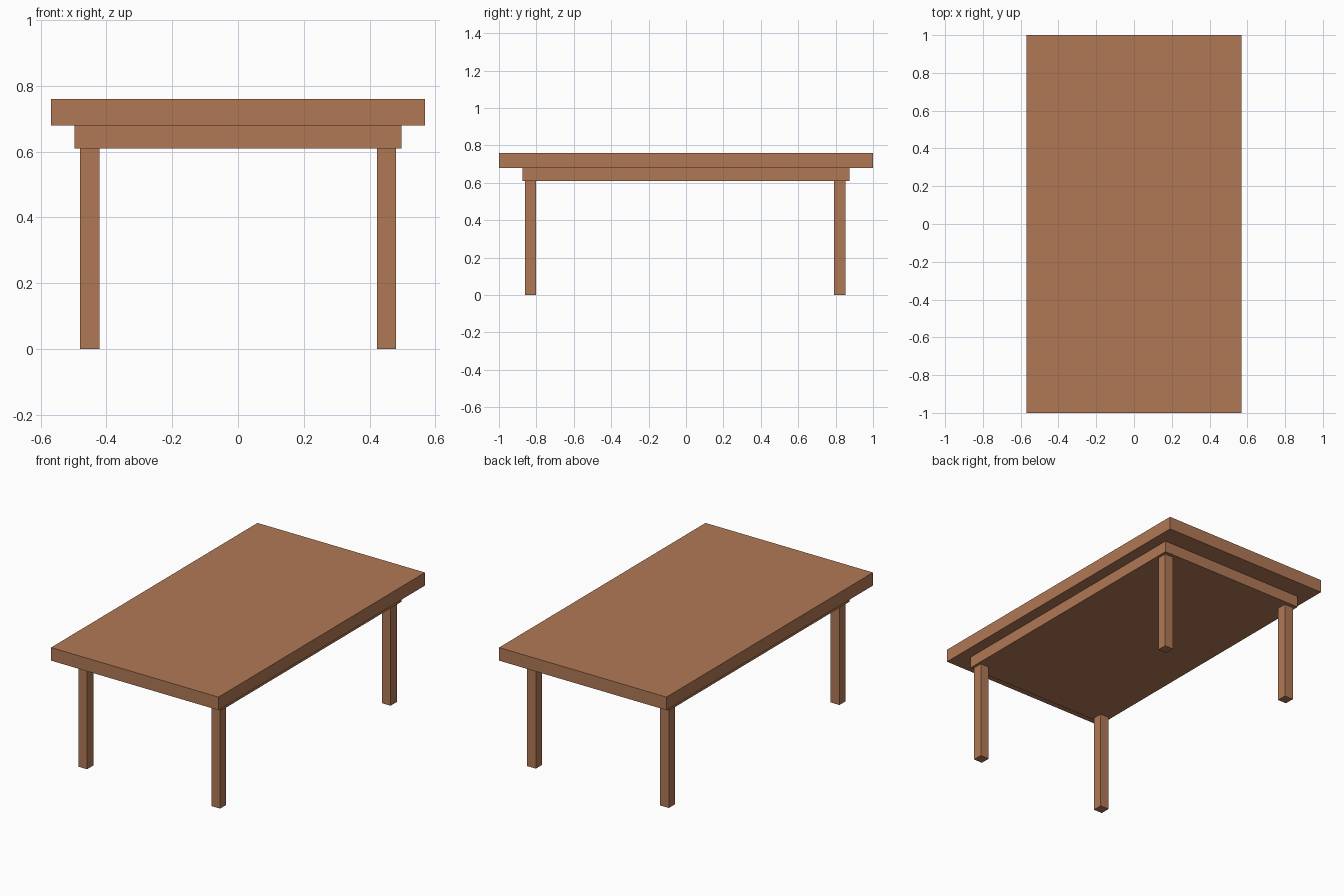
import bpy

if "Cube" in bpy.data.objects:
    bpy.data.objects.remove(bpy.data.objects["Cube"])

wood = bpy.data.materials.new("wood")
wood.diffuse_color = (0.44, 0.19, 0.09, 1)
wood.use_nodes = True
wood.node_tree.nodes["Principled BSDF"].inputs["Base Color"].default_value = wood.diffuse_color


def box(name, x, y, z):
    """Box spanning the (min, max) range given for each axis."""
    bpy.ops.mesh.primitive_cube_add(
        size=1, location=[(a + b) / 2 for a, b in (x, y, z)])
    obj = bpy.context.object
    obj.name = name
    obj.scale = [b - a for a, b in (x, y, z)]
    bpy.ops.object.transform_apply(location=False, rotation=False, scale=True)
    obj.data.materials.append(wood)
    return obj


# Slab top and the solid apron block beneath it
box("tabletop", (-0.568, 0.568), (-1, 1), (0.68, 0.76))
box("apron", (-0.497, 0.497), (-0.875, 0.875), (0.61, 0.68))

# Four square legs, set just inside the apron corners
for end, y in (("front", (-0.861, -0.801)), ("back", (0.791, 0.852))):
    for side, x in (("left", (-0.48, -0.421)), ("right", (0.422, 0.481))):
        box(f"{end}_{side}_leg", x, y, (0, 0.61))
